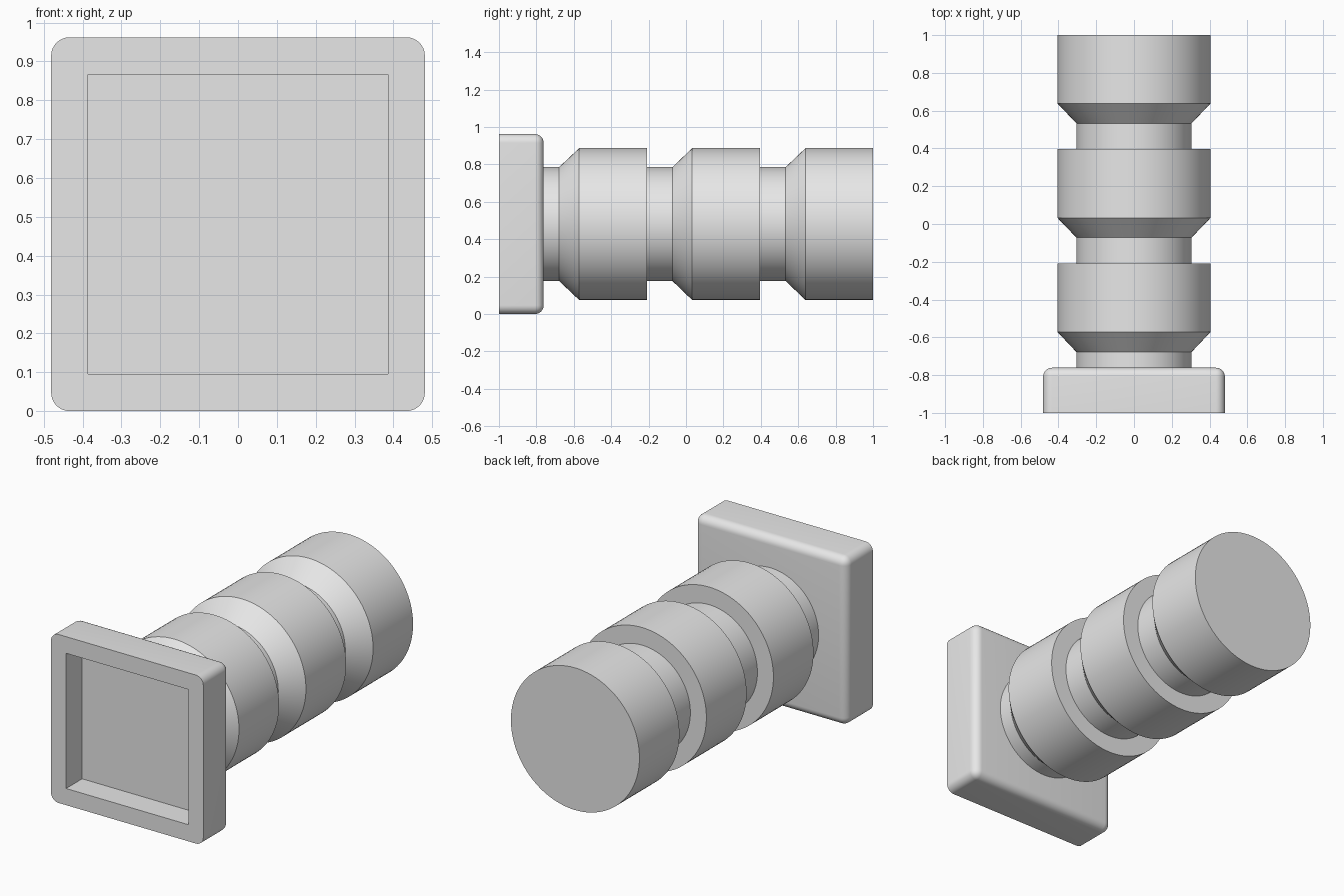
import bpy, bmesh, math
from mathutils import Vector

cube = bpy.data.objects.get("Cube")
if cube:
    bpy.data.objects.remove(cube, do_unlink=True)

HALF = 0.481          # half width of the square plate
CENTRE_Z = HALF

grey = bpy.data.materials.new("light grey")
grey.use_nodes = True
grey.diffuse_color = (0.8, 0.8, 0.8, 1)
grey.node_tree.nodes["Principled BSDF"].inputs["Base Color"].default_value = (0.8, 0.8, 0.8, 1)


def finish(bm, name):
    """Turn a bmesh into a shaded object on the shared axis."""
    bmesh.ops.recalc_face_normals(bm, faces=bm.faces)
    mesh = bpy.data.meshes.new(name)
    bm.to_mesh(mesh)
    bm.free()
    mesh.materials.append(grey)
    obj = bpy.data.objects.new(name, mesh)
    obj.location.z = CENTRE_Z
    bpy.context.collection.objects.link(obj)
    bpy.ops.object.select_all(action='DESELECT')
    obj.select_set(True)
    bpy.context.view_layer.objects.active = obj
    bpy.ops.object.shade_smooth_by_angle(angle=math.radians(30))
    return obj


# Square plate: rounded sides and back, sharp front with a square pocket
front, back, pocket_depth = -1.0, -0.761, 0.145
bm = bmesh.new()
bmesh.ops.create_cube(bm, size=1)
for v in bm.verts:
    v.co = Vector((v.co.x * 2 * HALF, front if v.co.y < 0 else back, v.co.z * 2 * HALF))
rounded = [e for e in bm.edges if any(v.co.y > front + 0.01 for v in e.verts)]
bmesh.ops.bevel(bm, geom=rounded, offset=0.047, offset_type='OFFSET',
                segments=8, profile=0.5, affect='EDGES')
bm.normal_update()
face = min(bm.faces, key=lambda f: f.calc_center_median().y)
outer = list(face.verts)
bm.faces.remove(face)

# Front rim and pocket
P = 0.386
corners = [(-P, -P), (P, -P), (P, P), (-P, P)]
rim = [bm.verts.new((x, front, z)) for x, z in corners]
floor = [bm.verts.new((x, front + pocket_depth, z)) for x, z in corners]
rim_edges = [bm.edges.new((rim[i], rim[(i + 1) % 4])) for i in range(4)]
outer_edges = [bm.edges.get((outer[i], outer[i - 1])) for i in range(len(outer))]
bmesh.ops.triangle_fill(bm, edges=rim_edges + outer_edges, use_beauty=True)
for i in range(4):
    j = (i + 1) % 4
    bm.faces.new((rim[i], rim[j], floor[j], floor[i]))
bm.faces.new(floor)
finish(bm, "square_plate")

# Turned shaft: three necks, each flaring into a drum
NECK, DRUM = 0.305, 0.406
profile = [(0, -0.80), (NECK, -0.80)]
for flare_start, flare_end, drum_end in [(-0.678, -0.571, -0.209),
                                         (-0.072, 0.033, 0.396),
                                         (0.533, 0.639, 1.0)]:
    profile += [(NECK, flare_start), (DRUM, flare_end), (DRUM, drum_end)]
    profile.append((NECK if drum_end < 1 else 0, drum_end))

bm = bmesh.new()
verts = [bm.verts.new((r, y, 0)) for r, y in profile]
edges = [bm.edges.new(pair) for pair in zip(verts, verts[1:])]
bmesh.ops.spin(bm, geom=verts + edges, cent=(0, 0, 0), axis=(0, 1, 0),
               angle=math.tau, steps=96, use_merge=False)
bmesh.ops.remove_doubles(bm, verts=bm.verts, dist=0.0001)
finish(bm, "turned_shaft")
